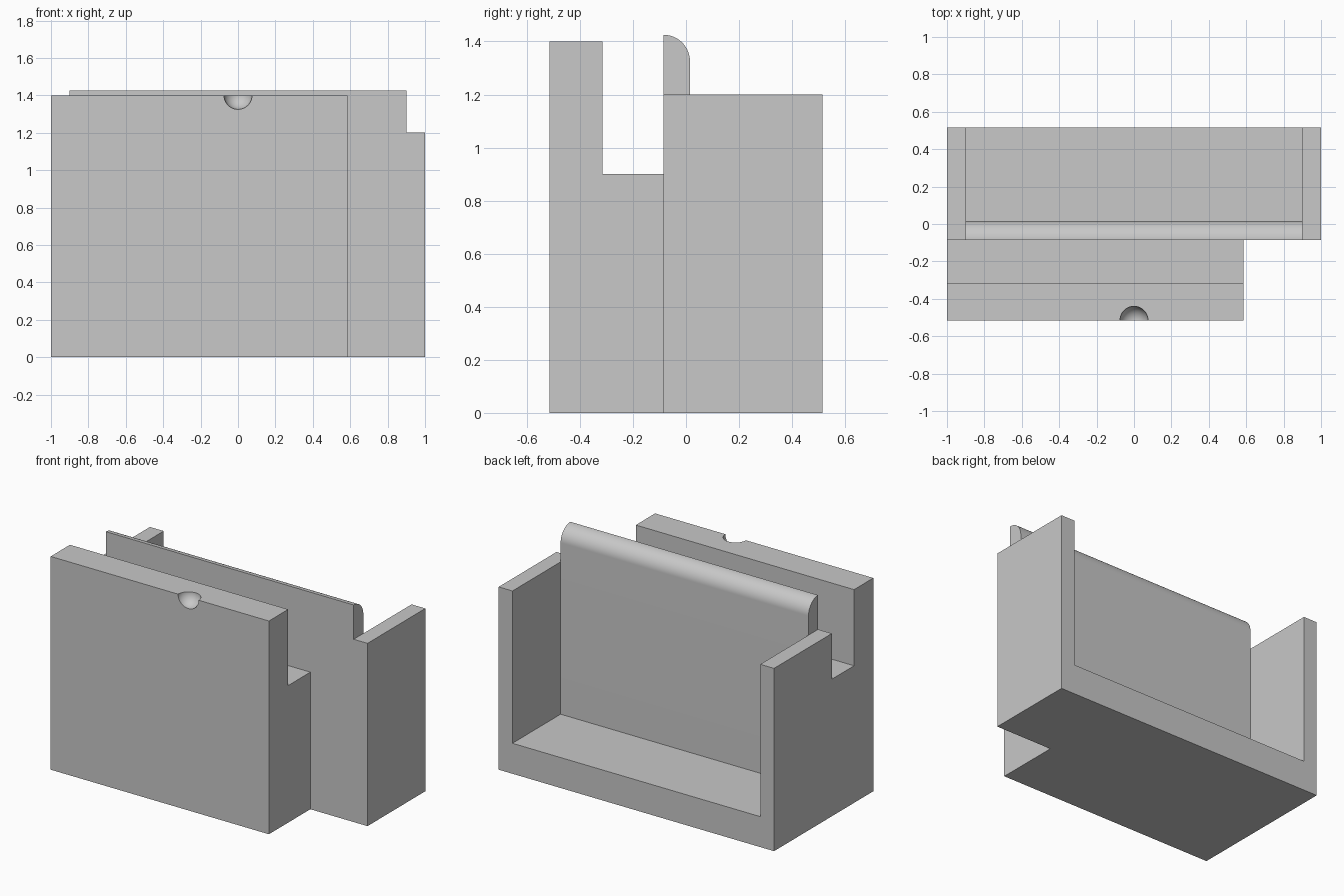
import bpy, bmesh, math
from mathutils import Vector

cube = bpy.data.objects.get("Cube")
if cube:
    bpy.data.objects.remove(cube, do_unlink=True)

grey = bpy.data.materials.new("light_grey")
grey.use_nodes = True
colour = (0.58, 0.58, 0.58, 1)
grey.diffuse_color = colour
grey.node_tree.nodes["Principled BSDF"].inputs["Base Color"].default_value = colour


def extrude(name, profile, place, start, end):
    """Sweep a flat profile; place(u, v, t) maps it into space."""
    bm = bmesh.new()
    face = bm.faces.new([bm.verts.new(place(u, v, start)) for u, v in profile])
    moved = bmesh.ops.extrude_face_region(bm, geom=[face])["geom"]
    shift = Vector(place(0, 0, end)) - Vector(place(0, 0, start))
    bmesh.ops.translate(bm, vec=shift,
                        verts=[g for g in moved if isinstance(g, bmesh.types.BMVert)])
    bmesh.ops.recalc_face_normals(bm, faces=bm.faces)
    mesh = bpy.data.meshes.new(name)
    bm.to_mesh(mesh)
    bm.free()
    obj = bpy.data.objects.new(name, mesh)
    bpy.context.collection.objects.link(obj)
    mesh.materials.append(grey)
    return obj


def smooth(obj):
    bpy.ops.object.select_all(action='DESELECT')
    obj.select_set(True)
    bpy.context.view_layer.objects.active = obj
    bpy.ops.object.shade_smooth_by_angle(angle=math.radians(30))


def along_x(y, z, x):
    return (x, y, z)


def along_y(x, z, y):
    return (x, y, z)


FRONT, BACK, WALL = -0.515, 0.515, -0.085

# Open tray: floor with two side walls
tray = [(-1, 0), (1, 0), (1, 1.2), (0.9, 1.2), (0.9, 0.2),
        (-0.9, 0.2), (-0.9, 1.2), (-1, 1.2)]
extrude("tray", tray, along_y, WALL, BACK)

# Middle wall with a rounded top on its rear side
r = 0.1
divider = [(WALL, 0.2), (WALL + r, 0.2)]
for i in range(25):
    a = math.pi / 2 * i / 24
    divider.append((WALL + r * math.cos(a), 1.325 + r * math.sin(a)))
wall = extrude("middle_wall", divider, along_x, -0.9, 0.9)
smooth(wall)

# Front panel and the slot floor behind it
panel_profile = [(FRONT, 0), (WALL, 0), (WALL, 0.9), (-0.315, 0.9),
                 (-0.315, 1.4), (FRONT, 1.4)]
panel = extrude("front_panel", panel_profile, along_x, -1, 0.585)

# Round thumb notch in the top front edge
bpy.ops.mesh.primitive_uv_sphere_add(segments=48, ring_count=24, radius=0.075,
                                     location=(0, FRONT, 1.4),
                                     rotation=(0.03, 0.02, 0.05))
cutter = bpy.context.object
cutter.name = "notch_cutter"
cutter.data.materials.append(grey)
cutter.hide_render = True
cut = panel.modifiers.new("notch", 'BOOLEAN')
cut.operation = 'DIFFERENCE'
cut.solver = 'EXACT'
cut.object = cutter
bpy.ops.object.select_all(action='DESELECT')
panel.select_set(True)
bpy.context.view_layer.objects.active = panel
bpy.ops.object.modifier_apply(modifier="notch")
bpy.data.objects.remove(cutter, do_unlink=True)
smooth(panel)
